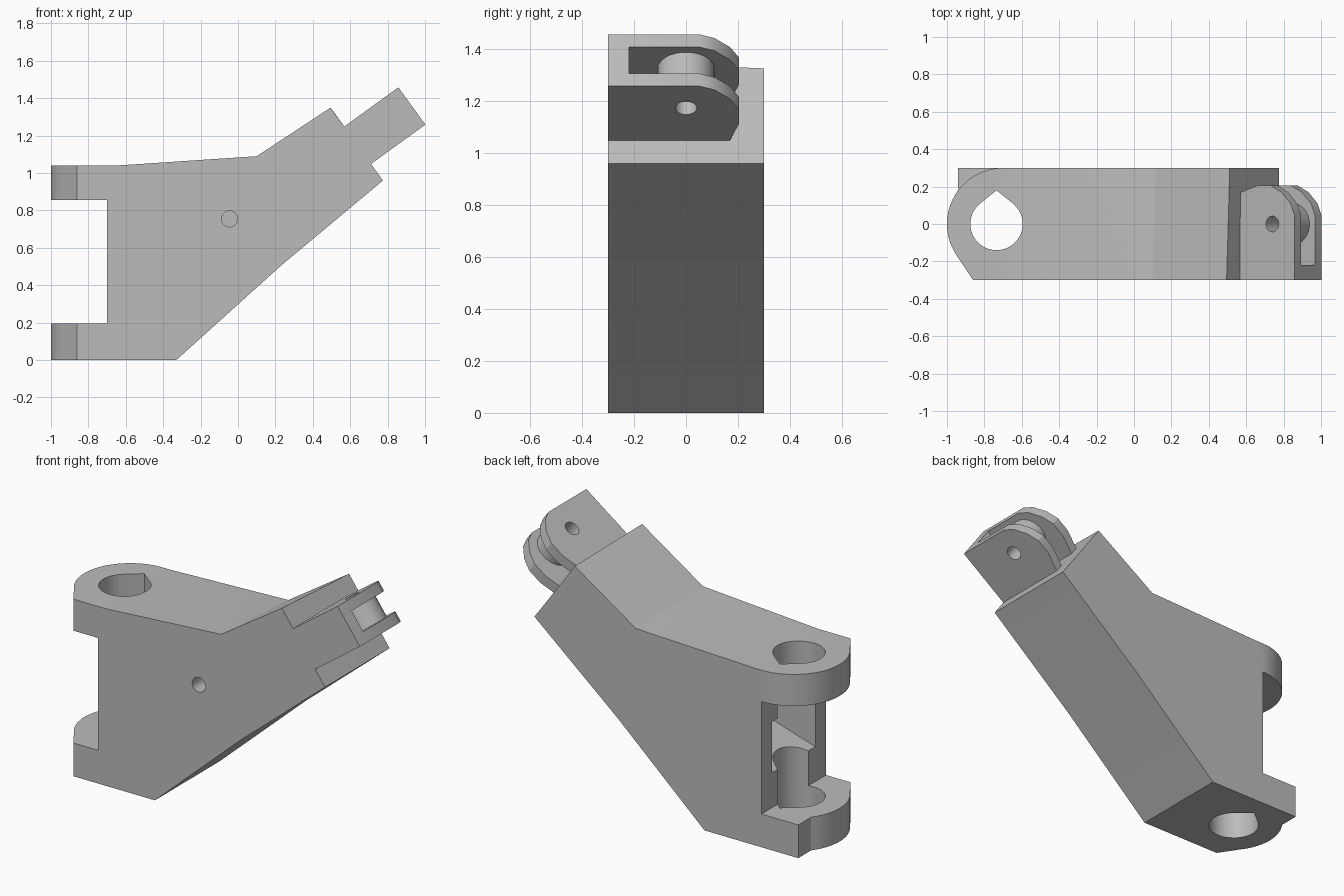
import bpy, bmesh, math
from mathutils import Matrix, Vector

if "Cube" in bpy.data.objects:
    bpy.data.objects.remove(bpy.data.objects["Cube"])

GREY = (0.5, 0.5, 0.5, 1)
grey = bpy.data.materials.new("light_grey")
grey.use_nodes = True
grey.diffuse_color = GREY
grey.node_tree.nodes["Principled BSDF"].inputs["Base Color"].default_value = GREY


def frame(origin, a, b, c):
    """Matrix whose columns are the profile axes and the extrusion axis."""
    m = Matrix((a, b, c)).transposed().to_4x4()
    m.translation = origin
    return m


X, Y, Z = Vector((1, 0, 0)), Vector((0, 1, 0)), Vector((0, 0, 1))
SIDE = frame((0, 0, 0), X, Z, Y)
PLAN = frame((0, 0, 0), X, Y, Z)
tilt = math.radians(35.9)
U = Vector((math.cos(tilt), 0, math.sin(tilt)))
V = Vector((math.sin(tilt), 0, -math.cos(tilt)))
CLEVIS = frame((0.57, 0, 1.25), U, Y, V)


def prism(name, pts, lo, hi, mat):
    bm = bmesh.new()
    rings = [[bm.verts.new(mat @ Vector((a, b, h))) for a, b in pts] for h in (lo, hi)]
    for ring in rings:
        bm.faces.new(ring)
    n = len(pts)
    for i in range(n):
        j = (i + 1) % n
        bm.faces.new((rings[0][i], rings[0][j], rings[1][j], rings[1][i]))
    bmesh.ops.recalc_face_normals(bm, faces=bm.faces)
    mesh = bpy.data.meshes.new(name)
    bm.to_mesh(mesh)
    bm.free()
    ob = bpy.data.objects.new(name, mesh)
    bpy.context.collection.objects.link(ob)
    mesh.materials.append(grey)
    return ob


def arc(cx, cy, r, start, end, n):
    angles = [math.radians(start + (end - start) * i / n) for i in range(n + 1)]
    return [(cx + r * math.cos(t), cy + r * math.sin(t)) for t in angles]


def circle(cx, cy, r, n=32):
    return arc(cx, cy, r, 0, 360, n)[:-1]


def box(a0, a1, b0, b1):
    return [(a0, b0), (a1, b0), (a1, b1), (a0, b1)]


def activate(ob):
    bpy.ops.object.select_all(action="DESELECT")
    ob.select_set(True)
    bpy.context.view_layer.objects.active = ob


def combine(ob, other, operation):
    activate(ob)
    mod = ob.modifiers.new(operation, "BOOLEAN")
    mod.operation, mod.solver, mod.object = operation, "EXACT", other
    bpy.ops.object.modifier_apply(modifier=mod.name)
    bpy.data.objects.remove(other)


def smooth(ob):
    activate(ob)
    bpy.ops.object.shade_smooth_by_angle(angle=math.radians(25))


# Main arm, with its upper surface falling slightly towards the back
arm = prism("arm_body", [(-0.7, 0), (-0.33, 0), (0.23, 0.505), (0.775, 0.96), (0.495, 1.35),
                         (0.1, 1.09), (-0.65, 1.04), (-0.7, 1.04)], -0.3, 0.3, SIDE)
for v in arm.data.vertices:
    if v.co.y > 0 and v.co.z > 1.06:
        v.co += Vector((0.017, 0, -0.023))
bm = bmesh.new()
bm.from_mesh(arm.data)
bmesh.ops.triangulate(bm, faces=[f for f in bm.faces if abs(f.normal.y) < 0.5 and f.normal.z > 0.2])
bm.to_mesh(arm.data)
bm.free()

# Hinge lugs: the upper one is fully rounded, the lower one keeps a back corner
front_edge = [(-0.86, -0.3), (-0.7, -0.3)]
upper = prism("upper_lug", arc(-0.7, 0, 0.3, 90, 217, 20) + front_edge, 0.855, 1.04, PLAN)
lower = prism("lower_lug", [(-0.7, 0.3), (-0.94, 0.3)] + arc(-0.7, 0, 0.3, 143, 217, 12)
              + front_edge, 0, 0.195, PLAN)
combine(arm, upper, "UNION")
combine(arm, lower, "UNION")

# Teardrop hinge hole, sloping inner pocket and blind pin hole
teardrop = [(-0.735, 0.18)] + arc(-0.735, 0, 0.14, 130, 410, 30)
combine(arm, prism("hinge_hole", teardrop, -0.1, 1.2, PLAN), "DIFFERENCE")
pocket = [(-0.75, 0.385), (0.1, 0.64), (0.1, 0.94), (-0.75, 0.685)]
combine(arm, prism("pocket", pocket, -0.2, 0.2, SIDE), "DIFFERENCE")
combine(arm, prism("pin_hole", circle(-0.045, 0.755, 0.043), -0.4, 0, SIDE), "DIFFERENCE")
smooth(arm)

# Clevis: two rounded plates, a closed front wall and a drum in the slot
WIDTH, PLATE, TIP = 0.246, 0.06, 0.355
outline = [(-0.02, -0.3), (TIP, -0.3), (TIP, 0.05), (0.33, 0.11), (0.27, 0.17),
           (0.2, 0.205), (0.11, 0.205), (0.0, 0.17), (-0.02, 0.17)]
plates = [prism("clevis_upper_plate", outline, 0, PLATE, CLEVIS),
          prism("clevis_lower_plate", outline, WIDTH - PLATE, WIDTH, CLEVIS)]
prism("clevis_wall", box(-0.02, TIP, -0.3, -0.22), PLATE, WIDTH - PLATE, CLEVIS)
drum = prism("clevis_drum", circle(0.21, 0, 0.11), PLATE, WIDTH - PLATE, CLEVIS)
for part in plates + [drum]:
    combine(part, prism("bore", circle(0.21, 0, 0.042), -0.1, 0.4, CLEVIS), "DIFFERENCE")
    smooth(part)
